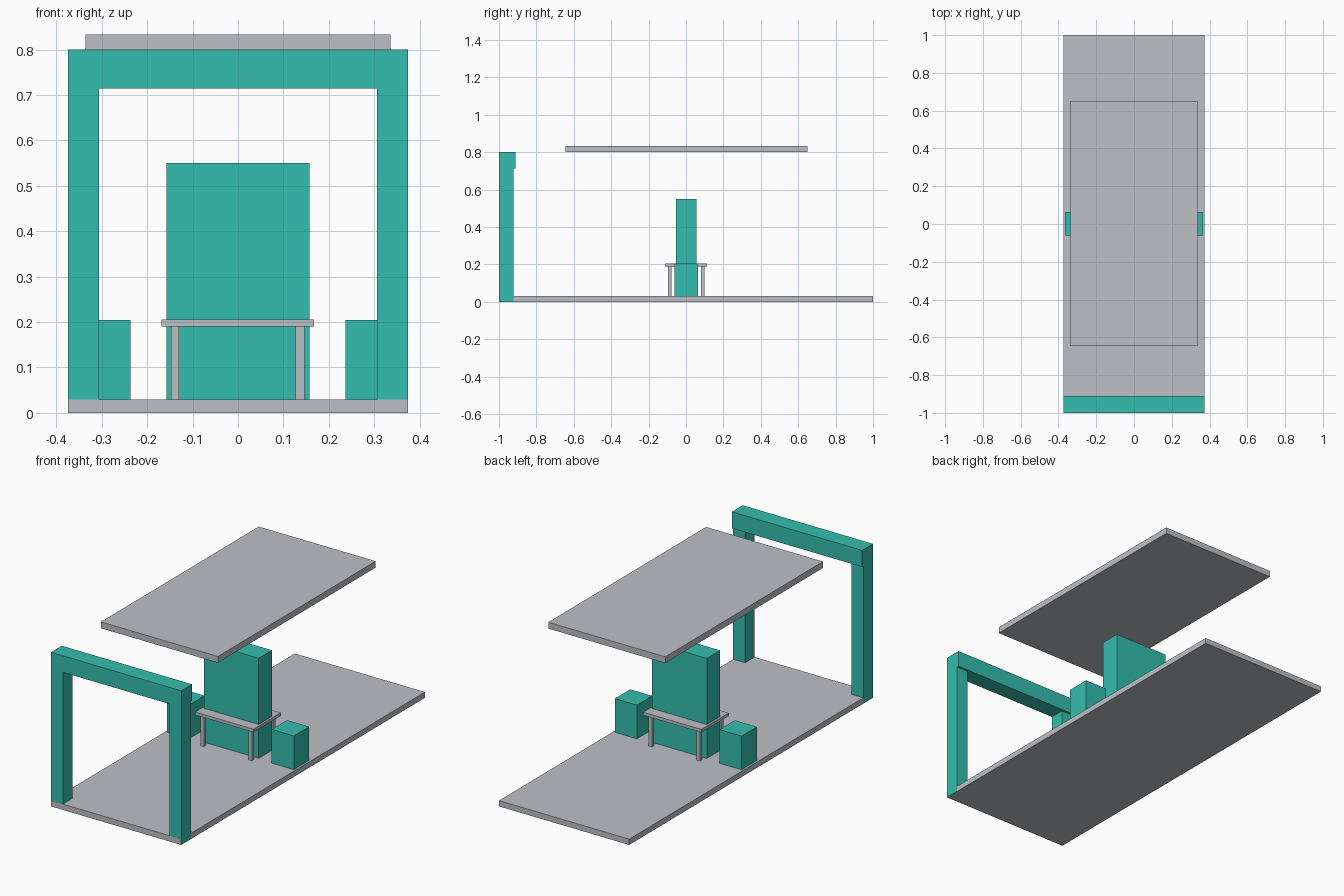
import bpy
import bmesh

if "Cube" in bpy.data.objects:
    bpy.data.objects.remove(bpy.data.objects["Cube"])


def material(name, rgb):
    m = bpy.data.materials.new(name)
    m.diffuse_color = (*rgb, 1.0)
    m.use_nodes = True
    m.node_tree.nodes["Principled BSDF"].inputs["Base Color"].default_value = m.diffuse_color
    return m


teal = material("teal", (0.035, 0.515, 0.425))
grey = material("light grey", (0.515, 0.53, 0.57))


def box(name, x, y, z, mat):
    """Axis-aligned box from (min, max) ranges."""
    bm = bmesh.new()
    bmesh.ops.create_cube(bm, size=1.0)
    for v in bm.verts:
        v.co = [r[0] + (c + 0.5) * (r[1] - r[0]) for c, r in zip(v.co, (x, y, z))]
    mesh = bpy.data.meshes.new(name)
    bm.to_mesh(mesh)
    bm.free()
    mesh.materials.append(mat)
    obj = bpy.data.objects.new(name, mesh)
    bpy.context.collection.objects.link(obj)
    return obj


# Floor slab and floating roof slab
box("floor_slab", (-0.374, 0.374), (-1.0, 1.0), (0.0, 0.03), grey)
box("roof_slab", (-0.336, 0.336), (-0.645, 0.65), (0.80, 0.833), grey)

# Gate at the front edge
box("gate_beam", (-0.3745, 0.3745), (-0.9995, -0.911), (0.714, 0.80), teal)
for side, s in (("left", -1), ("right", 1)):
    box(f"gate_post_{side}", sorted((s * 0.306, s * 0.3745)),
        (-0.9995, -0.922), (0.0005, 0.714), teal)
    # Low blocks either side of the table
    box(f"side_block_{side}", sorted((s * 0.237, s * 0.364)),
        (-0.062, 0.064), (0.0005, 0.205), teal)

# Tall panel passing through the table
box("tall_panel", (-0.158, 0.157), (-0.054, 0.055), (0.0005, 0.55), teal)

# Table
box("table_top", (-0.168, 0.167), (-0.111, 0.113), (0.19, 0.206), grey)
for side, x in (("left", (-0.148, -0.13)), ("right", (0.127, 0.146))):
    for end, y in (("front", (-0.095, -0.077)), ("back", (0.08, 0.098))):
        box(f"table_leg_{end}_{side}", x, y, (0.0005, 0.19), grey)
